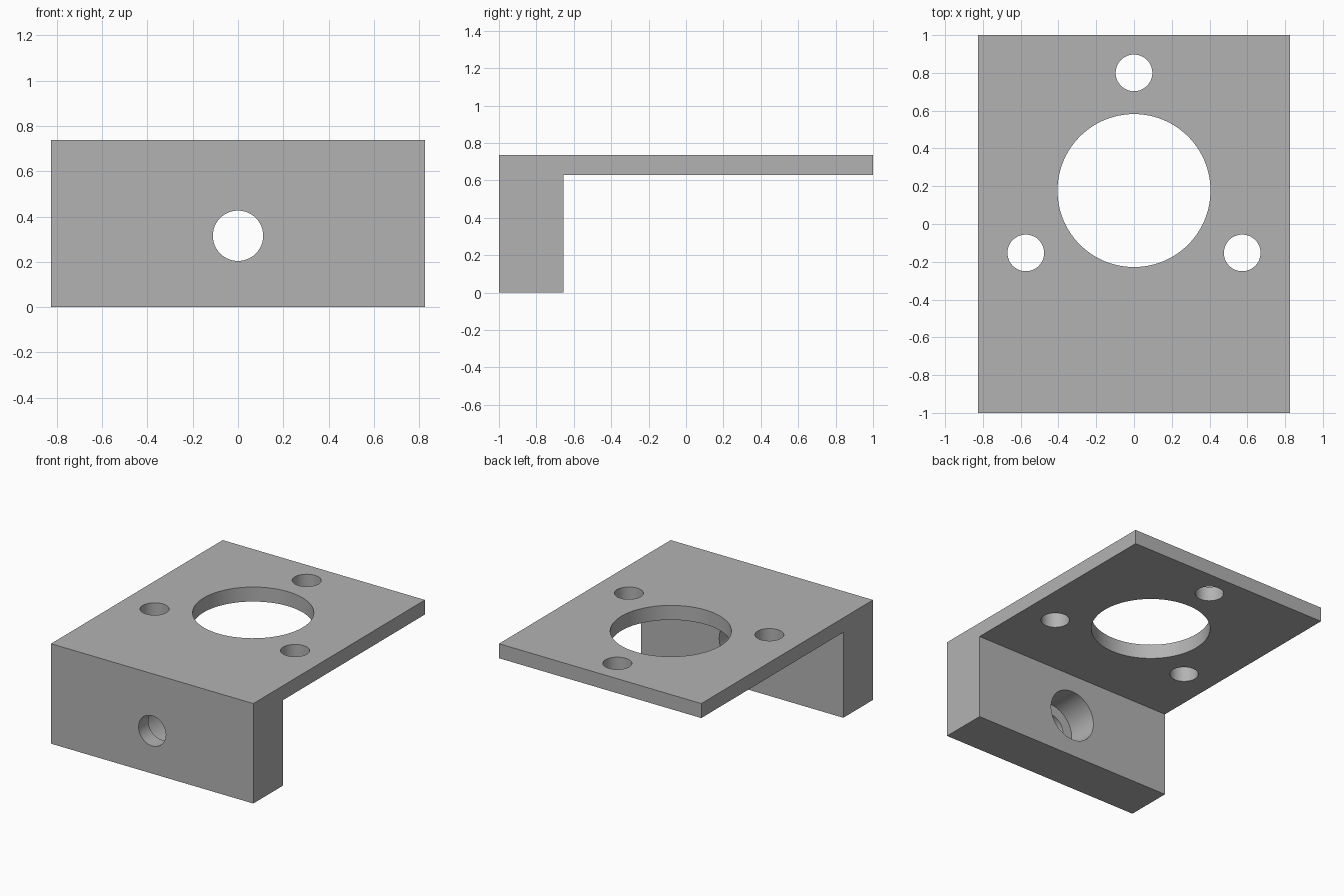
import bpy
import bmesh
import math

default = bpy.data.objects.get("Cube")
if default:
    bpy.data.objects.remove(default, do_unlink=True)

# Overall sizes
HALF_W = 0.825
TOP, UNDER = 0.737, 0.63
BLOCK_BACK = -0.655

grey = bpy.data.materials.new("machined grey")
grey.use_nodes = True
colour = (0.45, 0.45, 0.45, 1)
grey.diffuse_color = colour
grey.node_tree.nodes["Principled BSDF"].inputs["Base Color"].default_value = colour

# L-shaped side profile (y, z), extruded across the width
profile = [(-1, 0), (BLOCK_BACK, 0), (BLOCK_BACK, UNDER),
           (1, UNDER), (1, TOP), (-1, TOP)]
bm = bmesh.new()
side = bm.faces.new([bm.verts.new((-HALF_W, y, z)) for y, z in profile])
ext = bmesh.ops.extrude_face_region(bm, geom=[side])
moved = [v for v in ext["geom"] if isinstance(v, bmesh.types.BMVert)]
bmesh.ops.translate(bm, verts=moved, vec=(2 * HALF_W, 0, 0))
bmesh.ops.recalc_face_normals(bm, faces=bm.faces)
mesh = bpy.data.meshes.new("mounting_bracket")
bm.to_mesh(mesh)
bm.free()
bracket = bpy.data.objects.new("mounting_bracket", mesh)
bpy.context.collection.objects.link(bracket)
mesh.materials.append(grey)


def drill(name, radius, centre, length, along_y=False):
    """Cut a round hole through the bracket and discard the cutter."""
    tilt = math.pi / 2 if along_y else 0
    bpy.ops.mesh.primitive_cylinder_add(vertices=96, radius=radius, depth=length,
                                        location=centre, rotation=(tilt, 0, 0))
    cutter = bpy.context.object
    cutter.name = name
    cutter.hide_render = True
    cutter.data.materials.append(grey)
    mod = bracket.modifiers.new(name, "BOOLEAN")
    mod.operation = "DIFFERENCE"
    mod.solver = "EXACT"
    mod.object = cutter
    bpy.context.view_layer.objects.active = bracket
    bpy.ops.object.modifier_apply(modifier=name)
    bpy.data.objects.remove(cutter, do_unlink=True)


# Plate: large central opening and three fixing holes
drill("central_opening", 0.405, (0, 0.177, TOP), 0.5)
for name, x, y in (("rear_hole", 0, 0.80), ("left_hole", 0.573, -0.153),
                   ("right_hole", -0.573, -0.153)):
    drill(name, 0.097, (x, y, TOP), 0.5)

# Block: through hole, widened from the back by a counterbore
BORE_Z, BORE_DEPTH = 0.315, 0.23
drill("bolt_hole", 0.111, (0, -0.8, BORE_Z), 1, True)
drill("counterbore", 0.188, (0, BLOCK_BACK, BORE_Z), 2 * BORE_DEPTH, True)

# Smooth bores with crisp edges
bpy.ops.object.select_all(action="DESELECT")
bracket.select_set(True)
bpy.context.view_layer.objects.active = bracket
bpy.ops.object.shade_smooth_by_angle(angle=math.radians(30))
